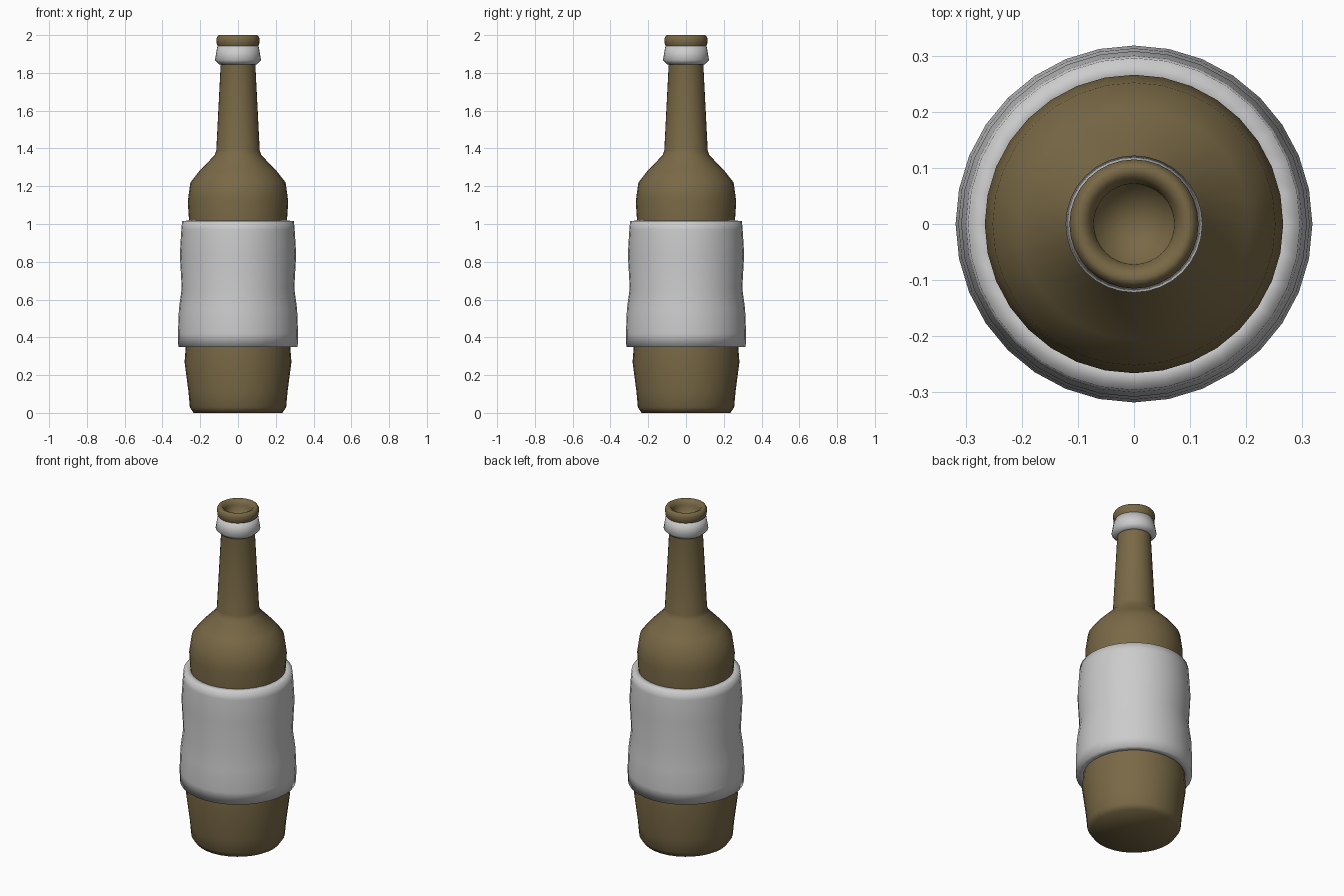
import bpy, bmesh, math

if "Cube" in bpy.data.objects:
    bpy.data.objects.remove(bpy.data.objects["Cube"])

SIDES = 32


def lathe(name, profile, material=None, closed=False):
    """Spin (radius, z) points round the z axis; radius 0 makes a pole."""
    bm = bmesh.new()
    rings = []
    for r, z in profile:
        if r == 0:
            rings.append([bm.verts.new((0, 0, z))] * SIDES)
        else:
            rings.append([bm.verts.new((r * math.cos(2 * math.pi * i / SIDES),
                                        r * math.sin(2 * math.pi * i / SIDES), z))
                          for i in range(SIDES)])
    pairs = list(zip(rings, rings[1:]))
    if closed:
        pairs.append((rings[-1], rings[0]))
    for a, b in pairs:
        for i in range(SIDES):
            j = (i + 1) % SIDES
            bm.faces.new(dict.fromkeys((a[i], a[j], b[j], b[i])))
    bmesh.ops.recalc_face_normals(bm, faces=bm.faces)
    for f in bm.faces:
        f.smooth = True
    mesh = bpy.data.meshes.new(name)
    bm.to_mesh(mesh)
    bm.free()
    if material:
        mesh.materials.append(material)
    obj = bpy.data.objects.new(name, mesh)
    bpy.context.collection.objects.link(obj)
    return obj


glass = bpy.data.materials.new("brown_glass")
glass.diffuse_color = (0.19, 0.14, 0.06, 1)
glass.use_nodes = True
glass.node_tree.nodes["Principled BSDF"].inputs["Base Color"].default_value = glass.diffuse_color

# Bottle: base, body, shoulder, neck, rounded lip and recessed mouth
lathe("bottle", [
    (0, 0.0), (0.235, 0.0), (0.255, 0.03), (0.262, 0.11), (0.283, 0.27),
    (0.275, 0.37), (0.262, 0.6), (0.258, 1.0), (0.266, 1.12), (0.252, 1.22),
    (0.205, 1.28), (0.123, 1.365), (0.115, 1.39), (0.092, 1.84), (0.1, 1.93),
    (0.112, 1.95), (0.115, 1.98), (0.108, 1.995), (0.098, 2.0),
    (0.083, 1.993), (0.072, 1.97), (0.07, 1.93), (0, 1.91)], glass)

# Wrap-around body label
lathe("body_label", [
    (0.26, 0.35), (0.316, 0.35), (0.318, 0.42), (0.313, 0.55), (0.298, 0.66),
    (0.308, 0.84), (0.3, 0.97), (0.296, 1.015), (0.25, 1.02)], closed=True)

# Band under the lip
lathe("neck_band", [
    (0.088, 1.845), (0.1, 1.845), (0.122, 1.868), (0.109, 1.943),
    (0.09, 1.945)], closed=True)
